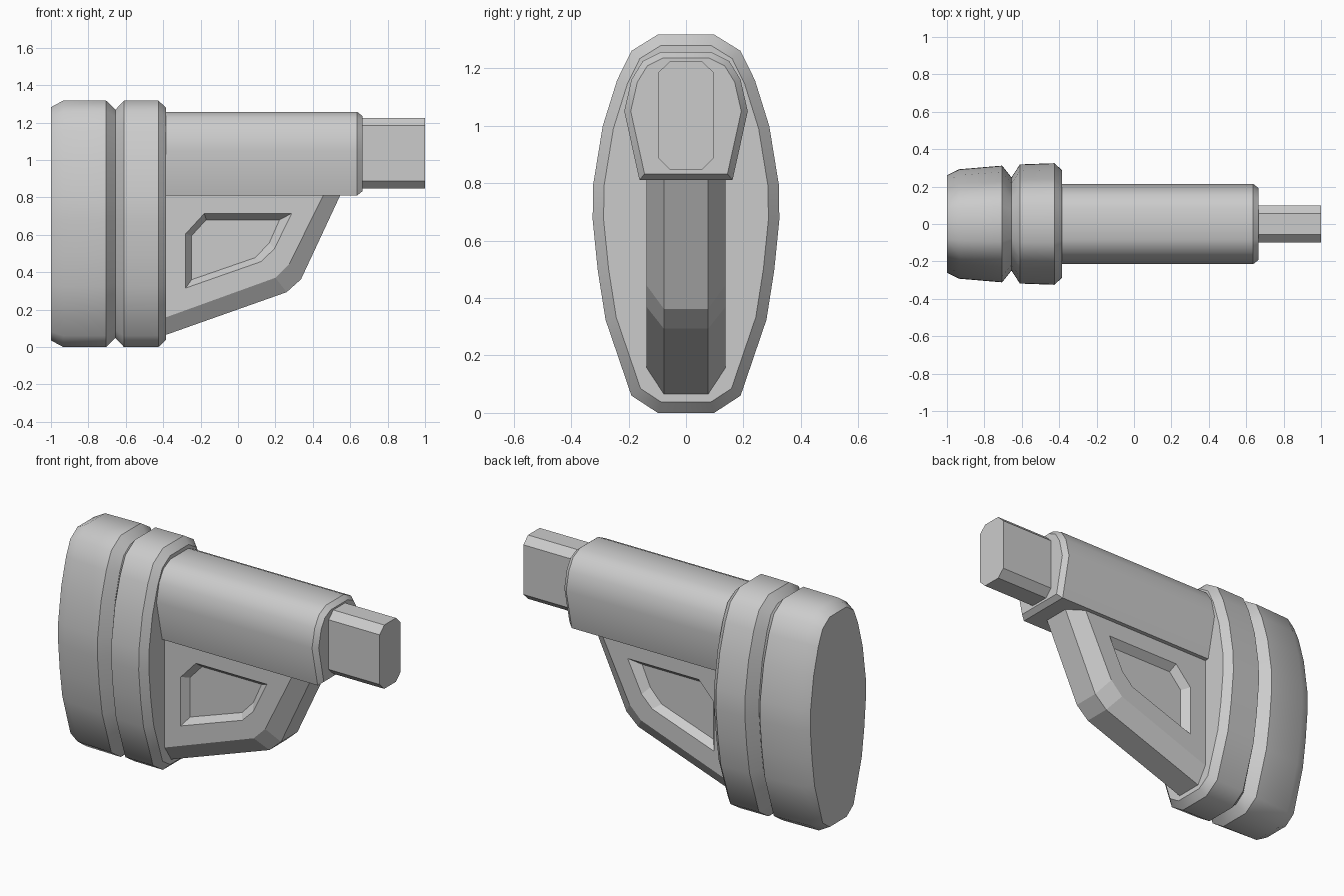
import bpy
import bmesh
import math
from mathutils import Vector

cube = bpy.data.objects.get("Cube")
if cube:
    bpy.data.objects.remove(cube, do_unlink=True)

grey = bpy.data.materials.new("plain grey")
grey.use_nodes = True
colour = (0.6, 0.6, 0.6, 1.0)
grey.diffuse_color = colour
grey.node_tree.nodes["Principled BSDF"].inputs["Base Color"].default_value = colour


def mirrored(half):
    """Close a half outline (bottom to top, y > 0) across the y axis."""
    return half + [(-y, z) for y, z in reversed(half)]


def inset(outline, amount):
    """Move every side of a counter-clockwise outline inward by amount."""
    points = [Vector(p) for p in outline]
    result = []
    for i, p in enumerate(points):
        a = (p - points[i - 1]).normalized()
        b = (points[(i + 1) % len(points)] - p).normalized()
        na, nb = Vector((-a.y, a.x)), Vector((-b.y, b.x))
        result.append(tuple(p + (na + nb) * amount / (1 + na.dot(nb))))
    return result


def loft(name, rings, smooth_angle=None):
    """Skin a row of matching rings and cap both ends."""
    bm = bmesh.new()
    rows = [[bm.verts.new(p) for p in ring] for ring in rings]
    for r, s in zip(rows, rows[1:]):
        for i in range(len(r)):
            j = (i + 1) % len(r)
            bm.faces.new((r[i], r[j], s[j], s[i]))
    bm.faces.new(rows[0])
    bm.faces.new(rows[-1])
    bmesh.ops.recalc_face_normals(bm, faces=bm.faces)
    mesh = bpy.data.meshes.new(name)
    bm.to_mesh(mesh)
    bm.free()
    mesh.materials.append(grey)
    obj = bpy.data.objects.new(name, mesh)
    bpy.context.collection.objects.link(obj)
    if smooth_angle:
        bpy.ops.object.select_all(action="DESELECT")
        obj.select_set(True)
        bpy.context.view_layer.objects.active = obj
        bpy.ops.object.shade_smooth_by_angle(angle=math.radians(smooth_angle))
    return obj


def along_x(outline, stations):
    """Rings of an outline at (x, inset, width scale)."""
    return [[(x, y * w, z) for y, z in inset(outline, d)] for x, d, w in stations]


# Oval base with a groove around it
oval = mirrored([(0.098, 0), (0.19, 0.06), (0.28, 0.324), (0.307, 0.495),
                 (0.325, 0.673), (0.323, 0.795), (0.29, 0.998),
                 (0.24, 1.158), (0.19, 1.26), (0.098, 1.317)])
loft("oval_base", along_x(oval, [
    (-1, 0.035, 0.9), (-0.935, 0, 0.9), (-0.705, 0, 0.96),
    (-0.655, 0.048, 0.9), (-0.61, 0, 0.98),
    (-0.425, 0, 1), (-0.385, 0.038, 1)]), 40)

# Rounded arm with a chamfered end
arm = mirrored([(0.162, 0.81), (0.215, 1.05), (0.19, 1.16),
                (0.15, 1.225), (0.085, 1.257)])
loft("arm", along_x(arm, [(-0.45, 0, 1), (0.637, 0, 1), (0.665, 0.022, 1)]), 35)

# Eight-sided peg
peg = mirrored([(0.055, 0.846), (0.098, 0.888), (0.098, 1.183), (0.055, 1.225)])
loft("peg", along_x(peg, [(0.6, 0, 1), (1, 0, 1)]))

# Chamfered brace with a sunken panel on both sides, outlines in x and z
panel_floor = [(-0.17, 0.68), (-0.248, 0.595), (-0.248, 0.36),
               (0.093, 0.478), (0.168, 0.558), (0.222, 0.68)]
panel_rim = [(-0.18, 0.714), (-0.28, 0.605), (-0.28, 0.315),
             (0.125, 0.457), (0.195, 0.526), (0.287, 0.714)]
side = [(-0.3, 0.85), (-0.45, 0.85), (-0.45, 0.135),
        (0.2, 0.37), (0.275, 0.445), (0.475, 0.85)]
edge = [(-0.3, 0.85), (-0.45, 0.85), (-0.45, 0.042),
        (0.26, 0.293), (0.337, 0.362), (0.565, 0.85)]
layers = [(0.095, panel_floor), (0.138, panel_rim), (0.138, side), (0.077, edge)]
layers += [(-y, shape) for y, shape in reversed(layers)]
loft("brace", [[(x, y, z) for x, z in shape] for y, shape in layers])
